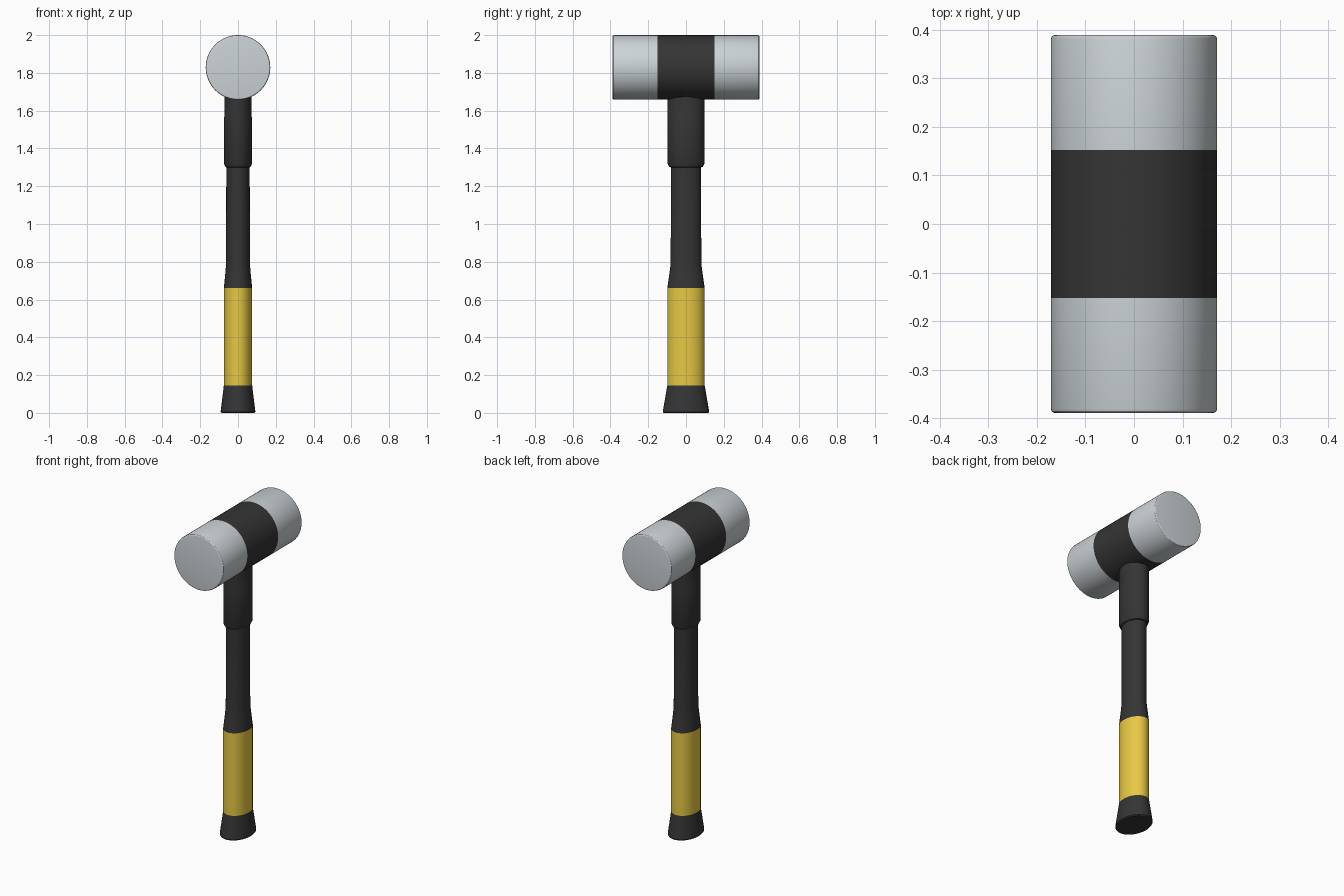
import bpy, bmesh, math

if "Cube" in bpy.data.objects:
    bpy.data.objects.remove(bpy.data.objects["Cube"])

SEGS = 64
HEAD_Z = 1.829


def material(name, rgb):
    m = bpy.data.materials.new(name)
    m.diffuse_color = (*rgb, 1)
    m.use_nodes = True
    m.node_tree.nodes["Principled BSDF"].inputs["Base Color"].default_value = m.diffuse_color
    return m


black = material("black_rubber", (0.035, 0.035, 0.035))
yellow = material("yellow_grip", (0.80, 0.58, 0.06))
silver = material("silver_metal", (0.60, 0.65, 0.67))


def loft(name, rings, mat, cap_start=False, cap_end=False):
    """Skin elliptical rings given as (height, radius_x, radius_y) along z."""
    bm = bmesh.new()
    loops = []
    for z, rx, ry in rings:
        loops.append([bm.verts.new((rx * math.cos(a), ry * math.sin(a), z))
                      for a in (2 * math.pi * i / SEGS for i in range(SEGS))])
    for lo, hi in zip(loops, loops[1:]):
        for i in range(SEGS):
            j = (i + 1) % SEGS
            bm.faces.new((lo[i], lo[j], hi[j], hi[i]))
    if cap_start:
        bm.faces.new(loops[0][::-1])
    if cap_end:
        bm.faces.new(loops[-1])
    me = bpy.data.meshes.new(name)
    bm.to_mesh(me)
    bm.free()
    me.materials.append(mat)
    ob = bpy.data.objects.new(name, me)
    bpy.context.collection.objects.link(ob)
    bpy.ops.object.select_all(action='DESELECT')
    ob.select_set(True)
    bpy.context.view_layer.objects.active = ob
    bpy.ops.object.shade_smooth_by_angle(angle=math.radians(30))
    return ob


# Handle: flared butt, yellow grip, tapered shaft, collar under the head
loft("handle_butt", [(0, 0.088, 0.119), (0.006, 0.092, 0.123), (0.145, 0.075, 0.099)],
     black, cap_start=True)
loft("handle_grip", [(0.145, 0.075, 0.099), (0.66, 0.075, 0.099)], yellow)
loft("handle_shaft", [(0.66, 0.075, 0.099), (0.73, 0.068, 0.089), (0.79, 0.063, 0.081),
                      (1.30, 0.062, 0.080)], black)
loft("handle_collar", [(1.30, 0.062, 0.080), (1.302, 0.067, 0.089), (1.32, 0.075, 0.098),
                       (1.56, 0.075, 0.098), (1.57, 0.072, 0.098), (1.69, 0.072, 0.098)], black)


# Head: black middle band with a metal striking face on each side
def along_y(ob, sign=1):
    ob.rotation_euler.x = -sign * math.pi / 2
    ob.location.z = HEAD_Z


along_y(loft("head_band", [(-0.152, 0.171, 0.171), (0.152, 0.171, 0.171)], black))
face_profile = [(0.152, 0.171), (0.38, 0.171), (0.385, 0.1695), (0.388, 0.166), (0.389, 0.160)]
for side, sign in (("front", -1), ("back", 1)):
    along_y(loft(f"head_face_{side}", [(h, r, r) for h, r in face_profile],
                 silver, cap_end=True), sign)
